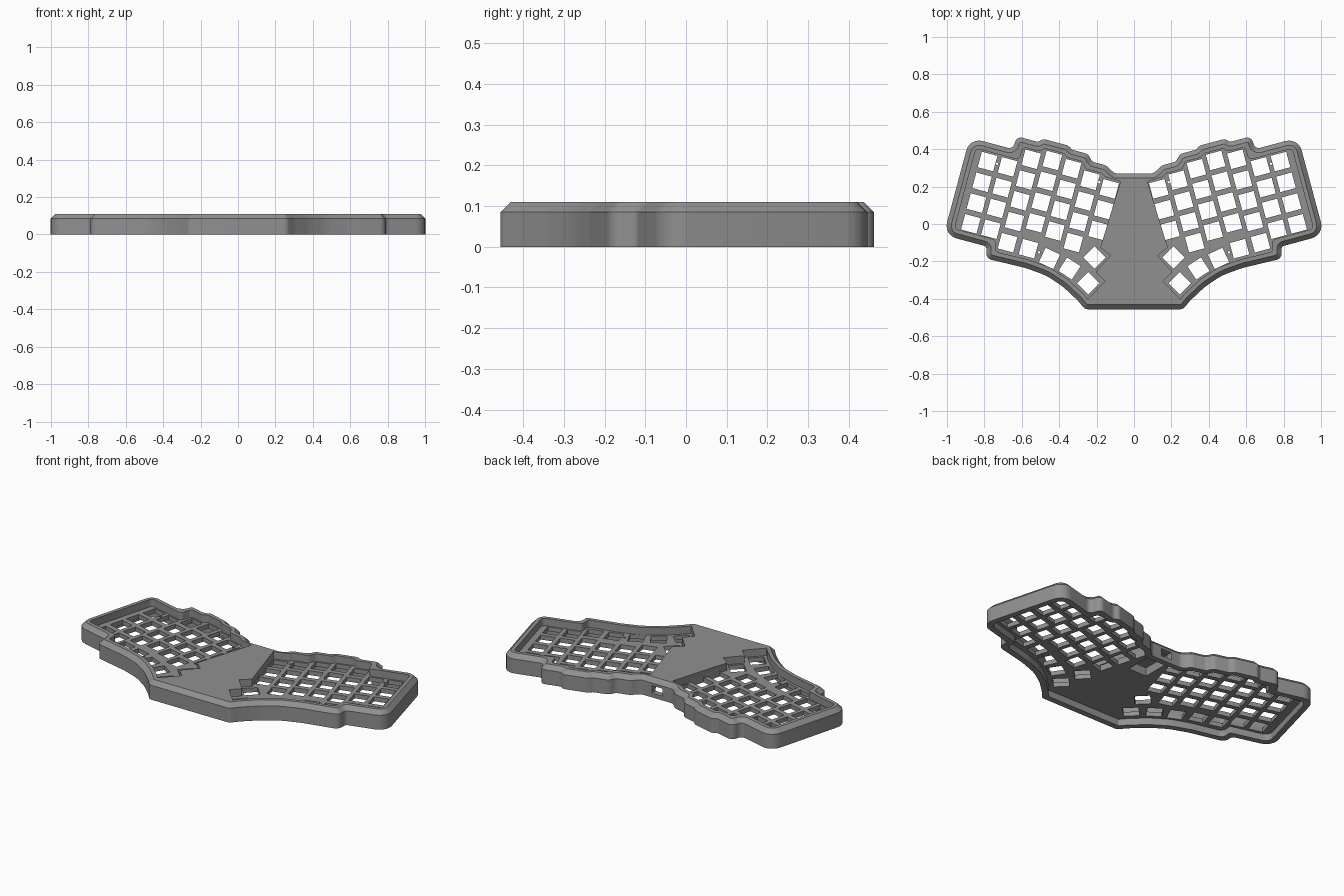
import bpy, bmesh, math
from mathutils import Vector

if "Cube" in bpy.data.objects:
    bpy.data.objects.remove(bpy.data.objects["Cube"])

HEIGHT, SHOULDER = 0.11, 0.085      # case height and start of the chamfer
PLATE_LOW, PLATE_TOP = 0.04, 0.066  # switch plate
PITCH, ROW, KEY = 0.111, 0.115, 0.086
TILT = math.radians(15)

grey = bpy.data.materials.new("case_grey")
grey.diffuse_color = (0.28, 0.28, 0.28, 1)
grey.use_nodes = True
grey.node_tree.nodes["Principled BSDF"].inputs["Base Color"].default_value = grey.diffuse_color


def hand(u, v):
    """Tilted right-hand key frame to case coordinates (u inward, v back)."""
    c, s = math.cos(TILT), math.sin(TILT)
    return (0.783 - u * c - v * s, 0.334 - u * s + v * c)


def inset(pts, d):
    """Move a closed outline inward with mitred corners."""
    n = len(pts)
    area = sum(pts[i][0] * pts[(i + 1) % n][1] - pts[(i + 1) % n][0] * pts[i][1] for i in range(n))
    sign = 1 if area > 0 else -1
    out = []
    for i in range(n):
        p = Vector(pts[i])
        a = (p - Vector(pts[i - 1])).normalized()
        b = (Vector(pts[(i + 1) % n]) - p).normalized()
        na, nb = Vector((-a.y, a.x)) * sign, Vector((-b.y, b.x)) * sign
        m = (na + nb).normalized()
        out.append(tuple(p + m * d / max(m.dot(na), 0.4)))
    return out


def fillet(pts, radii, steps=6):
    """Round every corner of a closed outline."""
    out, n = [], len(pts)
    for i in range(n):
        p = Vector(pts[i])
        a, b = Vector(pts[i - 1]) - p, Vector(pts[(i + 1) % n]) - p
        turn = math.pi - a.angle(b)
        t = min(radii[i] * math.tan(turn / 2), 0.45 * a.length, 0.45 * b.length)
        if turn < 0.05 or t < 0.002:
            out.append(tuple(p))
            continue
        p0, p1 = p + a.normalized() * t, p + b.normalized() * t
        r = t / math.tan(turn / 2)
        mid = (a.normalized() + b.normalized()).normalized()
        centre = p + mid * math.hypot(t, r)
        s, e = p0 - centre, p1 - centre
        for k in range(steps + 1):
            f = k / steps
            w = (s * math.sin((1 - f) * turn) + e * math.sin(f * turn)) / math.sin(turn)
            out.append(tuple(centre + w))
    return out


def solid(name, stacks):
    """Each stack is a list of (outline, z) rings joined into a closed solid."""
    bm = bmesh.new()
    for rings in stacks:
        loops = [[bm.verts.new((x, y, z)) for x, y in pts] for pts, z in rings]
        for lo, hi in zip(loops, loops[1:]):
            for i in range(len(lo)):
                j = (i + 1) % len(lo)
                bm.faces.new((lo[i], lo[j], hi[j], hi[i]))
        bm.faces.new(loops[0])
        bm.faces.new(loops[-1])
    bmesh.ops.recalc_face_normals(bm, faces=bm.faces)
    me = bpy.data.meshes.new(name)
    bm.to_mesh(me)
    bm.free()
    ob = bpy.data.objects.new(name, me)
    bpy.context.collection.objects.link(ob)
    return ob


def mirrored(pts):
    return [(-x, y) for x, y in pts]


def both(shapes, low, high):
    return [[(s, low), (s, high)] for p in shapes for s in (p, mirrored(p))]


def square(x, y, angle, size):
    c, s = math.cos(angle) * size / 2, math.sin(angle) * size / 2
    return [(x + c * a - s * b, y + s * a + c * b) for a, b in ((-1, -1), (1, -1), (1, 1), (-1, 1))]


def box(x, y0, y1):
    return [(-x, y0), (x, y0), (x, y1), (-x, y1)]


# Right half of the case outline, from the back centre round to the front
finger_side = [(.65, .126, .03), (.62, .144, .05), (.54, .144, .03), (.51, .178, .05),
               (.42, .178, .03), (.395, .194, .05), (.255, .194, .05), (.235, .171, .03),
               (.115, .171, .07), (.115, .099, .03), (-.125, .099, .07),
               (-.125, -.44, .07), (.113, -.44, .02)]
thumb_side = [(.79, -.185, .06), (.58, -.235, .3), (.47, -.275, .3), (.38, -.335, .3),
              (.30, -.41, .3), (.262, -.456, .035)]
half = [((.1, .27), .1)] + [(hand(u, v), r) for u, v, r in finger_side]
half += [((x, y), r) for x, y, r in thumb_side]
control = [p for p, r in half] + mirrored([p for p, r in half][::-1])
radii = [r for p, r in half] + [r for p, r in half][::-1]
outline = fillet(control, radii)

# Chamfered case
case = solid("keyboard_case", [[(outline, 0), (outline, SHOULDER), (inset(outline, 0.025), HEIGHT)]])
case.data.materials.append(grey)

# Hollow underside
cavity = fillet(inset(control, 0.035), [max(r - 0.03, 0.01) for r in radii])
cutters = [solid("underside_cutter", [[(cavity, -0.05), (cavity, PLATE_LOW)]])]

# Key wells sunk into the top, stepped round the thumb keys
well = inset(control, 0.047)[1:len(half) - 1]
well += [(.247, -.402), (.155, -.305), (.205, -.255), (.126, -.17), (.18, -.126), (.072, .227)]
well = fillet(well, [0.02] * (len(well) - 6) + [0.003] * 6, 4)
cutters.append(solid("well_cutter", both([well], PLATE_TOP, 0.2)))

# Switch openings: staggered finger columns, then the bottom arc and thumb keys
stagger = [0, 0, .072, .095, .079, .045, .027]
holes = []
for col, shift in enumerate(stagger):
    for row in range(3 if col == 6 else 4):
        holes.append(square(*hand(col * PITCH, shift - row * ROW), TILT, KEY))
for x, y, deg in [(.676, -.10, 15), (.564, -.132, 15), (.452, -.184, 25),
                  (.345, -.238, 33), (.245, -.317, 45), (.211, -.179, 45)]:
    holes.append(square(x, y, math.radians(deg), KEY))
cutters.append(solid("switch_cutter", both(holes, 0.03, 0.075)))

# Small screw holes between the switches
screws = [[(x + .007 * math.cos(a * math.pi / 4), y + .007 * math.sin(a * math.pi / 4))
           for a in range(8)] for x, y in [(.732, .322), (.185, .224), (.508, -.152)]]
cutters.append(solid("screw_cutter", both(screws, 0.03, 0.075)))

# Controller recess under the deck and the cable port in the back wall
cutters.append(solid("controller_cutter", [[(box(.06, .03, .232), 0.02), (box(.06, .03, .232), 0.09)]]))
cutters.append(solid("port_cutter", [[(box(.035, .2, .35), 0.025), (box(.035, .2, .35), 0.07)]]))

for cutter in cutters:
    mod = case.modifiers.new(cutter.name, 'BOOLEAN')
    mod.operation, mod.solver, mod.object = 'DIFFERENCE', 'EXACT', cutter
    cutter.hide_render = True

# Bake the cuts, remove the cutters and smooth the rounded corners
bpy.context.view_layer.update()
baked = bpy.data.meshes.new_from_object(case.evaluated_get(bpy.context.evaluated_depsgraph_get()))
case.modifiers.clear()
case.data = baked
for cutter in cutters:
    bpy.data.objects.remove(cutter)
baked.materials.clear()
baked.materials.append(grey)
for poly in baked.polygons:
    poly.material_index = 0
bpy.context.view_layer.objects.active = case
case.select_set(True)
bpy.ops.object.shade_smooth_by_angle(angle=math.radians(25))
